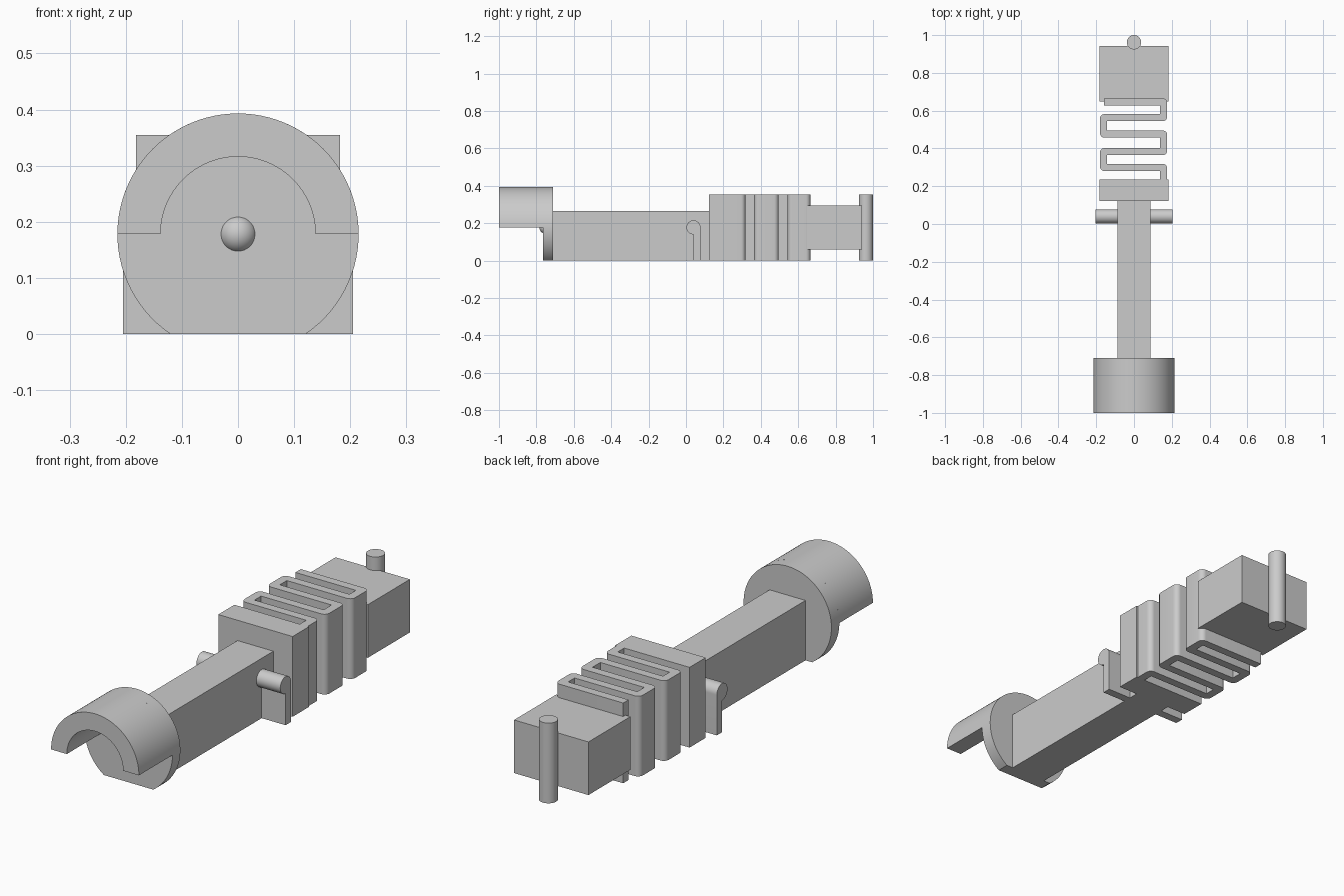
import bpy, bmesh, math
from mathutils import Vector

if "Cube" in bpy.data.objects:
    bpy.data.objects.remove(bpy.data.objects["Cube"])

grey = bpy.data.materials.new("light grey")
grey.diffuse_color = (0.6, 0.6, 0.6, 1)
grey.use_nodes = True
grey.node_tree.nodes["Principled BSDF"].inputs["Base Color"].default_value = grey.diffuse_color

AXIS_Z = 0.178   # height of the collar, ball and side pin centres
HEIGHT = 0.355   # full height of the spring section


def finish(name, bm):
    bmesh.ops.recalc_face_normals(bm, faces=bm.faces)
    mesh = bpy.data.meshes.new(name)
    bm.to_mesh(mesh)
    bm.free()
    obj = bpy.data.objects.new(name, mesh)
    bpy.context.collection.objects.link(obj)
    mesh.materials.append(grey)
    bpy.ops.object.select_all(action='DESELECT')
    obj.select_set(True)
    bpy.context.view_layer.objects.active = obj
    bpy.ops.object.shade_smooth_by_angle(angle=math.radians(30))
    return obj


def prism(name, profile, axis, start, end):
    """Extrude a 2D profile along an axis: x uses (y, z), y uses (x, z), z uses (x, y)."""
    place = {'x': lambda a, b: (start, a, b),
             'y': lambda a, b: (a, start, b),
             'z': lambda a, b: (a, b, start)}[axis]
    step = Vector([(end - start) * (axis == c) for c in 'xyz'])
    bm = bmesh.new()
    face = bm.faces.new([bm.verts.new(place(a, b)) for a, b in profile])
    geom = bmesh.ops.extrude_face_region(bm, geom=[face])["geom"]
    bmesh.ops.translate(bm, vec=step, verts=[g for g in geom if isinstance(g, bmesh.types.BMVert)])
    return finish(name, bm)


def box(name, x, y0, y1, z0, z1):
    return prism(name, [(-x, z0), (x, z0), (x, z1), (-x, z1)], 'y', y0, y1)


def arc(cx, cy, r, a0, a1, n):
    return [(cx + r * math.cos(a0 + (a1 - a0) * i / n),
             cy + r * math.sin(a0 + (a1 - a0) * i / n)) for i in range(n + 1)]


# Front collar: flat-bottomed disc with a half ring reaching forward
R = 0.215
cut = math.asin(AXIS_Z / R)
prism("collar_disc", arc(0, AXIS_Z, R, -cut, math.pi + cut, 72), 'y', -0.765, -0.71)
prism("collar_half_ring",
      arc(0, AXIS_Z, R, 0, math.pi, 48) + arc(0, AXIS_Z, 0.138, math.pi, 0, 48),
      'y', -1.0, -0.765)

# Small ball bump in the disc
bm = bmesh.new()
bmesh.ops.create_uvsphere(bm, u_segments=32, v_segments=16, radius=0.034)
bmesh.ops.translate(bm, vec=(0, -0.75, AXIS_Z), verts=bm.verts)
finish("ball_bump", bm)

# Long bar, spring base block and rear block
box("long_bar", 0.088, -0.71, 0.122, 0, 0.265)
box("spring_base", 0.182, 0.122, 0.235, 0, HEIGHT)
box("rear_block", 0.182, 0.648, 0.942, 0.06, 0.295)

# Side pin with its rear support wall, a hook-shaped profile
pr = 0.0375
prism("side_pin",
      [(0.04 + pr, 0)] + arc(0.04, AXIS_Z, pr, 0, 1.5 * math.pi, 36) + [(0.04, 0)],
      'x', -0.205, 0.205)

# Upright pin at the back
prism("rear_pin", arc(0, 0.962, 0.038, 0, 2 * math.pi * 47 / 48, 47), 'z', 0, HEIGHT)

# Serpentine spring: offset a square zigzag path, rounding the outer corners
half = 0.019
left, right = -0.161, 0.157
path = [(right, 0.225)]
side = right
for y in (0.299, 0.383, 0.476, 0.563):
    path += [(side, y), (-side - 0.004, y)]
    side = left if side == right else right
    path[-1] = (side, y)
path += [(right, 0.646), (-0.158, 0.646)]


def offset_side(points, sign):
    out = []
    for i, p in enumerate(points):
        p = Vector(p)
        d0 = (p - Vector(points[i - 1])).normalized() if i else None
        d1 = (Vector(points[i + 1]) - p).normalized() if i < len(points) - 1 else None
        d0, d1 = d0 or d1, d1 or d0
        n0, n1 = (Vector((-d.y, d.x)) * sign * half for d in (d0, d1))
        if d0 == d1:
            out.append(tuple(p + n0))
            continue
        corner = p + n0 + n1
        if n0.dot(d1) < 0:   # outer side of the turn
            r = 0.024
            c = corner - d1 * -r - d0 * r
            for k in range(9):
                t = k / 8 * math.pi / 2
                out.append(tuple(c - d1 * r * math.cos(t) + d0 * r * math.sin(t)))
        else:
            out.append(tuple(corner))
    return out


outline = offset_side(path, 1) + offset_side(path, -1)[::-1]
prism("serpentine_spring", outline, 'z', 0, HEIGHT)
